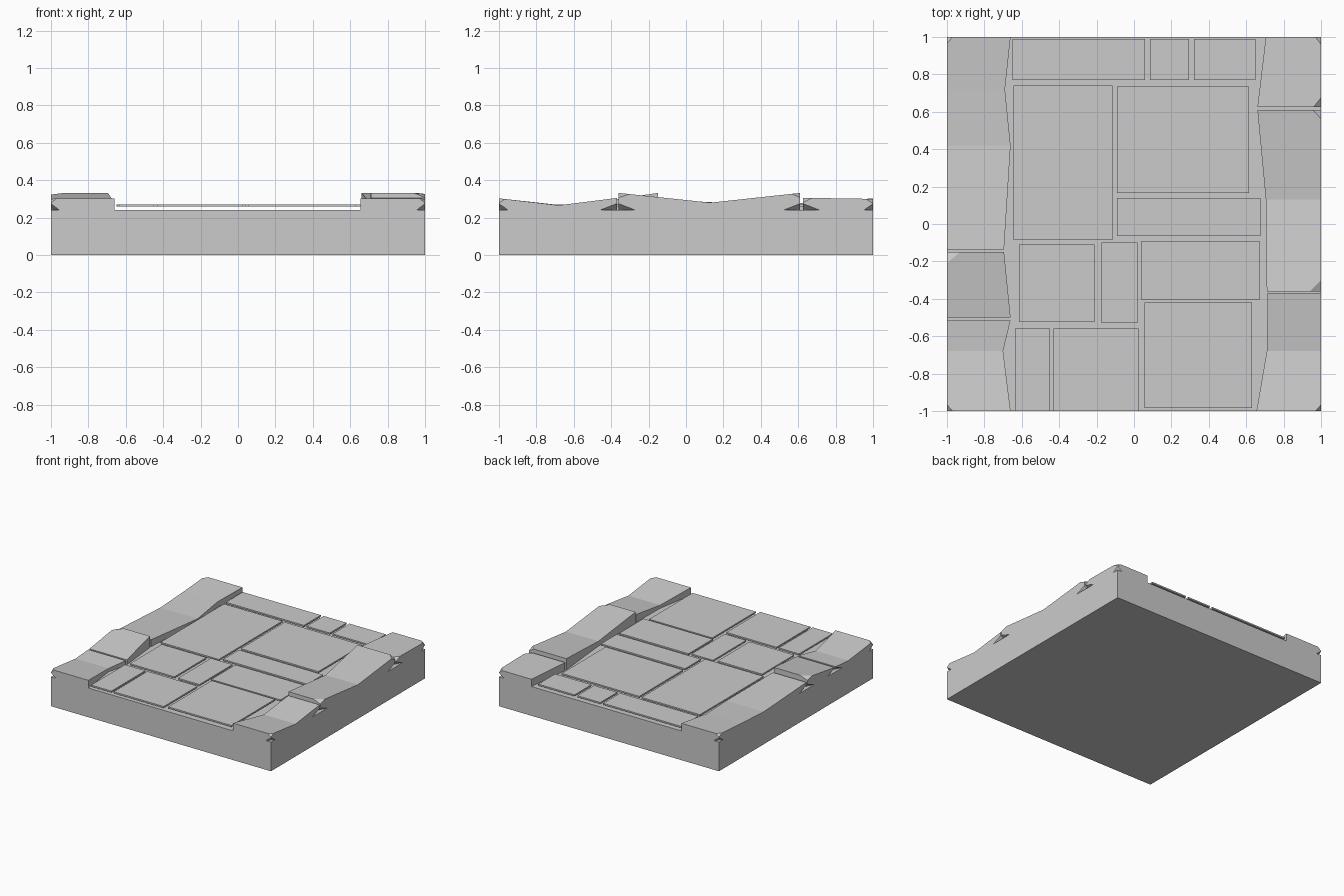
import bpy, bmesh
from mathutils import Vector

if "Cube" in bpy.data.objects:
    bpy.data.objects.remove(bpy.data.objects["Cube"])

BED = 0.24  # height of the base slab


def finish(bm, name):
    bmesh.ops.recalc_face_normals(bm, faces=bm.faces[:])
    mesh = bpy.data.meshes.new(name)
    bm.to_mesh(mesh)
    bm.free()
    ob = bpy.data.objects.new(name, mesh)
    bpy.context.collection.objects.link(ob)
    return ob


def box(name, x0, x1, y0, y1, z0, z1):
    bm = bmesh.new()
    bmesh.ops.create_cube(bm, size=1)
    for v in bm.verts:
        v.co = ((x0 + x1) / 2 + v.co.x * (x1 - x0),
                (y0 + y1) / 2 + v.co.y * (y1 - y0),
                (z0 + z1) / 2 + v.co.z * (z1 - z0))
    return finish(bm, name)


def chip(bm, corner, sx, sy, sz):
    """Slice a corner off; sx, sy, sz are signed offsets into the stone."""
    c = Vector(corner)
    normal = Vector((-1 / sx, -1 / sy, -1 / sz)).normalized()
    cut = bmesh.ops.bisect_plane(bm, geom=bm.verts[:] + bm.edges[:] + bm.faces[:],
                                 dist=1e-6, plane_co=c + Vector((sx, 0, 0)),
                                 plane_no=normal, clear_outer=True)
    edges = [e for e in cut['geom_cut'] if isinstance(e, bmesh.types.BMEdge)]
    if len(edges) >= 3:
        bmesh.ops.edgenet_fill(bm, edges=edges)


def kerb(name, side, sections, chips):
    """Loft a stone along y from (y, inner x, top z) sections, then chip its ends."""
    bm = bmesh.new()
    rings = [[bm.verts.new((side * x, y, z)) for x, z in
              ((1, BED), (1, top), (inner, top), (inner, BED))]
             for y, inner, top in sections]
    for a, b in zip(rings, rings[1:]):
        for i in range(4):
            j = (i + 1) % 4
            bm.faces.new((a[i], a[j], b[j], b[i]))
    bm.faces.new(rings[0])
    bm.faces.new(rings[-1])
    bmesh.ops.recalc_face_normals(bm, faces=bm.faces[:])
    for (y, _, top), size, way in ((sections[0], chips[0], 1),
                                   (sections[-1], chips[1], -1)):
        if size:
            chip(bm, (side, y, top), -side * size, way * size * 1.3, -0.025)
        chip(bm, (side, y, BED), -side * 0.045, way * (0.05 if abs(y) > 0.9 else 0.09), 0.035)
    return finish(bm, name)


# Base slab
box("base_slab", -1, 1, -1, 1, 0, BED)

# Thin paving stones
pavers = [(-.65, .06, .77, .99), (.085, .295, .77, .99), (.32, .65, .77, .99),
          (-.645, -.115, -.085, .74), (-.09, .615, .165, .735), (-.09, .675, -.065, .14),
          (.04, .67, -.405, -.09), (-.615, -.21, -.525, -.11), (-.175, .02, -.53, -.10),
          (-.635, -.45, -1, -.56), (-.43, .025, -1, -.56), (.055, .63, -.985, -.42)]
for i, p in enumerate(pavers):
    box(f"paving_stone_{i + 1}", *p, .259, .271)

# Worn kerb stones, left side
kerb("kerb_left_front", -1, [(-1, .66, .303), (-.68, .70, .268), (-.515, .66, .28)], (.03, 0))
kerb("kerb_left_middle", -1, [(-.50, .66, .28), (-.15, .695, .332)], (0, .07))
kerb("kerb_left_back", -1, [(-.135, .695, .297), (.42, .66, .267), (.72, .69, .283),
                            (1, .66, .303)], (0, .03))

# Worn kerb stones, right side
kerb("kerb_right_front", 1, [(-1, .655, .303), (-.68, .71, .266), (-.37, .715, .305)], (.03, 0))
kerb("kerb_right_middle", 1, [(-.36, .71, .332), (.13, .705, .28), (.61, .66, .332)], (.06, .045))
kerb("kerb_right_back", 1, [(.625, .66, .306), (1, .705, .30)], (.04, .03))
